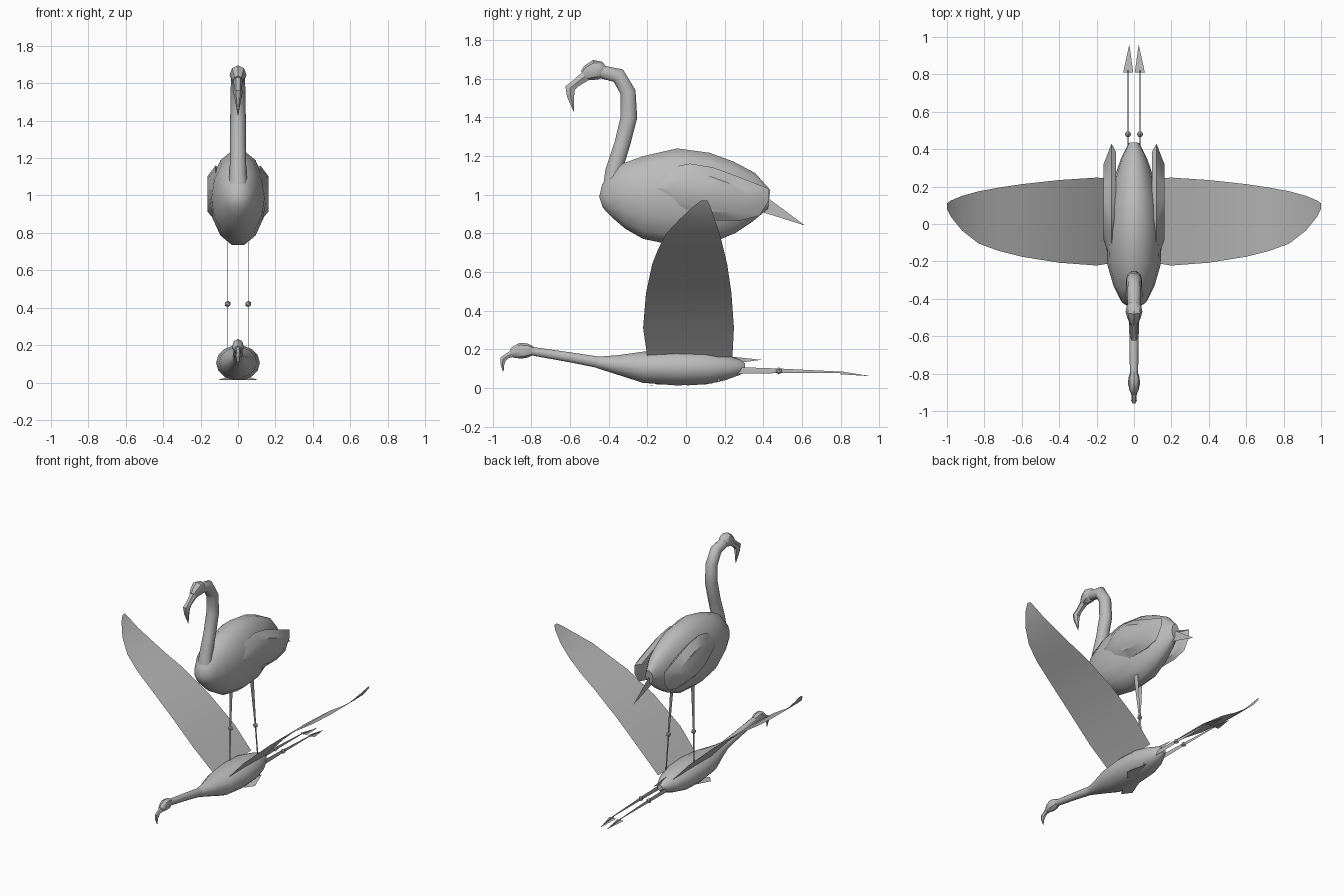
import bpy, bmesh, math
from mathutils import Vector

grey = bpy.data.materials.new("plain grey")
grey.diffuse_color = (0.5, 0.5, 0.5, 1)


def finish(name, bm, smooth=False):
    bmesh.ops.recalc_face_normals(bm, faces=bm.faces)
    me = bpy.data.meshes.new(name)
    bm.to_mesh(me)
    bm.free()
    me.materials.append(grey)
    ob = bpy.data.objects.new(name, me)
    bpy.context.collection.objects.link(ob)
    if smooth:
        bpy.ops.object.select_all(action='DESELECT')
        ob.select_set(True)
        bpy.context.view_layer.objects.active = ob
        bpy.ops.object.shade_smooth_by_angle(angle=math.radians(40))
    return ob


def loft(name, rings, sides=12, x=0.0):
    """Skin elliptical rings (y, z, half width, half height) along a path in the yz plane."""
    bm = bmesh.new()
    c = [Vector((x, r[0], r[1])) for r in rings]
    loops = []
    for i, (_, _, rx, rz) in enumerate(rings):
        t = (c[min(i + 1, len(c) - 1)] - c[max(i - 1, 0)]).normalized()
        up = Vector((0, -t.z, t.y))
        loops.append([bm.verts.new(c[i] + Vector((rx * math.cos(a), 0, 0)) + up * rz * math.sin(a))
                      for a in (2 * math.pi * k / sides for k in range(sides))])
    for a, b in zip(loops, loops[1:]):
        for k in range(sides):
            j = (k + 1) % sides
            bm.faces.new((a[k], a[j], b[j], b[k]))
    bm.faces.new(loops[0])
    bm.faces.new(loops[-1])
    return finish(name, bm, True)


def sheet(name, pts):
    bm = bmesh.new()
    bm.faces.new([bm.verts.new(p) for p in pts])
    return finish(name, bm)


def leg(name, x, path, knee):
    """Thin blade-like leg in the yz plane, with a knobbly knee."""
    loft(name, [(y, z, 0.002, r) for y, z, r in path], 4, x)
    bm = bmesh.new()
    bmesh.ops.create_icosphere(bm, subdivisions=1, radius=0.018)
    bmesh.ops.translate(bm, verts=bm.verts, vec=(x, *knee))
    finish(name + "_knee", bm)


# ---------- standing bird ----------
loft("standing_body", [
    (-0.44, 0.96, 0.03, 0.03), (-0.41, 0.97, 0.07, 0.09), (-0.33, 0.99, 0.11, 0.17),
    (-0.22, 0.985, 0.142, 0.22), (-0.05, 0.987, 0.15, 0.258), (0.12, 0.98, 0.135, 0.242),
    (0.25, 0.985, 0.105, 0.19), (0.35, 0.985, 0.07, 0.13), (0.43, 0.975, 0.03, 0.05)], 14)
loft("standing_neck", [
    (-0.385, 0.98, 0.06, 0.055), (-0.375, 1.12, 0.045, 0.045), (-0.33, 1.26, 0.042, 0.043),
    (-0.295, 1.40, 0.042, 0.045), (-0.30, 1.53, 0.04, 0.042), (-0.35, 1.615, 0.038, 0.042),
    (-0.44, 1.635, 0.035, 0.035)], 10)
loft("standing_head", [
    (-0.415, 1.645, 0.02, 0.02), (-0.435, 1.645, 0.038, 0.042), (-0.47, 1.645, 0.045, 0.052),
    (-0.505, 1.63, 0.035, 0.042), (-0.525, 1.615, 0.026, 0.03)], 8)
loft("standing_beak", [
    (-0.51, 1.62, 0.026, 0.032), (-0.57, 1.575, 0.02, 0.024), (-0.60, 1.55, 0.024, 0.03),
    (-0.597, 1.51, 0.016, 0.022), (-0.58, 1.43, 0.002, 0.002)], 6)
sheet("standing_tail", [(0, 0.36, 1.03), (0, 0.44, 0.97), (0, 0.615, 0.84), (0, 0.36, 0.92)])

# folded wings: a domed shell on each flank
outline = [(-0.20, 1.04), (-0.08, 1.14), (0.02, 1.16), (0.14, 1.14), (0.25, 1.10), (0.43, 1.03),
           (0.43, 0.97), (0.38, 0.89), (0.28, 0.865), (0.10, 0.865), (-0.07, 0.93)]
for s, side in ((-1, "left"), (1, "right")):
    bm = bmesh.new()
    loops = []
    for scale, x in ((0.85, 0.095), (1.0, 0.12), (0.65, 0.162)):
        loops.append([bm.verts.new((s * x, 0.12 + (y - 0.12) * scale, 1.0 + (z - 1.0) * scale))
                      for y, z in outline])
    n = len(outline)
    for a, b in zip(loops, loops[1:]):
        for k in range(n):
            bm.faces.new((a[k], a[(k + 1) % n], b[(k + 1) % n], b[k]))
    bm.faces.new(loops[0])
    bm.faces.new(loops[-1])
    finish("folded_wing_" + side, bm, True)

# standing legs and webbed feet
for side, x, y0, y1 in (("left", -0.055, 0.0, -0.02), ("right", 0.055, 0.08, 0.17)):
    ym = (y0 + y1) / 2
    leg("standing_leg_" + side, x,
        [(y0, 0.80, 0.022), (ym, 0.42, 0.008), (y1, 0.03, 0.006)], (ym, 0.42))
    sheet("standing_foot_" + side, [(x, y1 + 0.03, 0.03), (x * 1.9, y1 - 0.12, 0.015),
                                    (x, y1 - 0.18, 0.012), (x * 0.3, y1 - 0.12, 0.015)])

# ---------- flying bird ----------
loft("flying_body", [
    (-0.46, 0.132, 0.028, 0.03), (-0.36, 0.12, 0.055, 0.05), (-0.22, 0.107, 0.1, 0.083),
    (-0.05, 0.105, 0.117, 0.095), (0.10, 0.105, 0.108, 0.09), (0.20, 0.105, 0.08, 0.068),
    (0.28, 0.107, 0.04, 0.04), (0.305, 0.108, 0.02, 0.02)], 14)
loft("flying_neck", [
    (-0.44, 0.13, 0.03, 0.031), (-0.60, 0.158, 0.025, 0.027), (-0.80, 0.19, 0.022, 0.023)], 10)
loft("flying_head", [
    (-0.79, 0.192, 0.02, 0.022), (-0.82, 0.193, 0.03, 0.037), (-0.855, 0.192, 0.032, 0.041),
    (-0.89, 0.183, 0.024, 0.03), (-0.905, 0.178, 0.016, 0.02)], 8)
loft("flying_beak", [
    (-0.89, 0.18, 0.018, 0.022), (-0.925, 0.165, 0.013, 0.016), (-0.945, 0.15, 0.015, 0.018),
    (-0.95, 0.125, 0.01, 0.012), (-0.945, 0.085, 0.002, 0.002)], 6)
sheet("flying_tail", [(0, 0.20, 0.165), (0, 0.39, 0.145), (0, 0.20, 0.12)])

# spread wings: thin sheets through stations (x, front y, back y, z)
stations = [(0.06, -0.20, 0.24, 0.16), (0.2, -0.222, 0.248, 0.31), (0.4, -0.207, 0.235, 0.49),
            (0.6, -0.175, 0.213, 0.64), (0.72, -0.145, 0.195, 0.715), (0.83, -0.105, 0.175, 0.795),
            (0.92, -0.035, 0.15, 0.87), (0.98, 0.04, 0.125, 0.94), (1.0, 0.08, 0.11, 0.97)]
for s, side in ((-1, "left"), (1, "right")):
    bm = bmesh.new()
    rows = [(bm.verts.new((s * x, a, z)), bm.verts.new((s * x, b, z))) for x, a, b, z in stations]
    for p, q in zip(rows, rows[1:]):
        bm.faces.new((p[0], p[1], q[1], q[0]))
    finish("spread_wing_" + side, bm, True)
    # trailing legs and feet
    leg("flying_leg_" + side, s * 0.032,
        [(0.24, 0.09, 0.018), (0.48, 0.088, 0.012), (0.82, 0.08, 0.003)], (0.48, 0.088))
    sheet("flying_foot_" + side, [(s * 0.004, 0.81, 0.072), (s * 0.058, 0.81, 0.072),
                                  (s * 0.025, 0.96, 0.06)])
    sheet("flying_foot_web_" + side, [(s * 0.03, 0.80, 0.085), (s * 0.03, 0.96, 0.06),
                                      (s * 0.03, 0.80, 0.07)])
